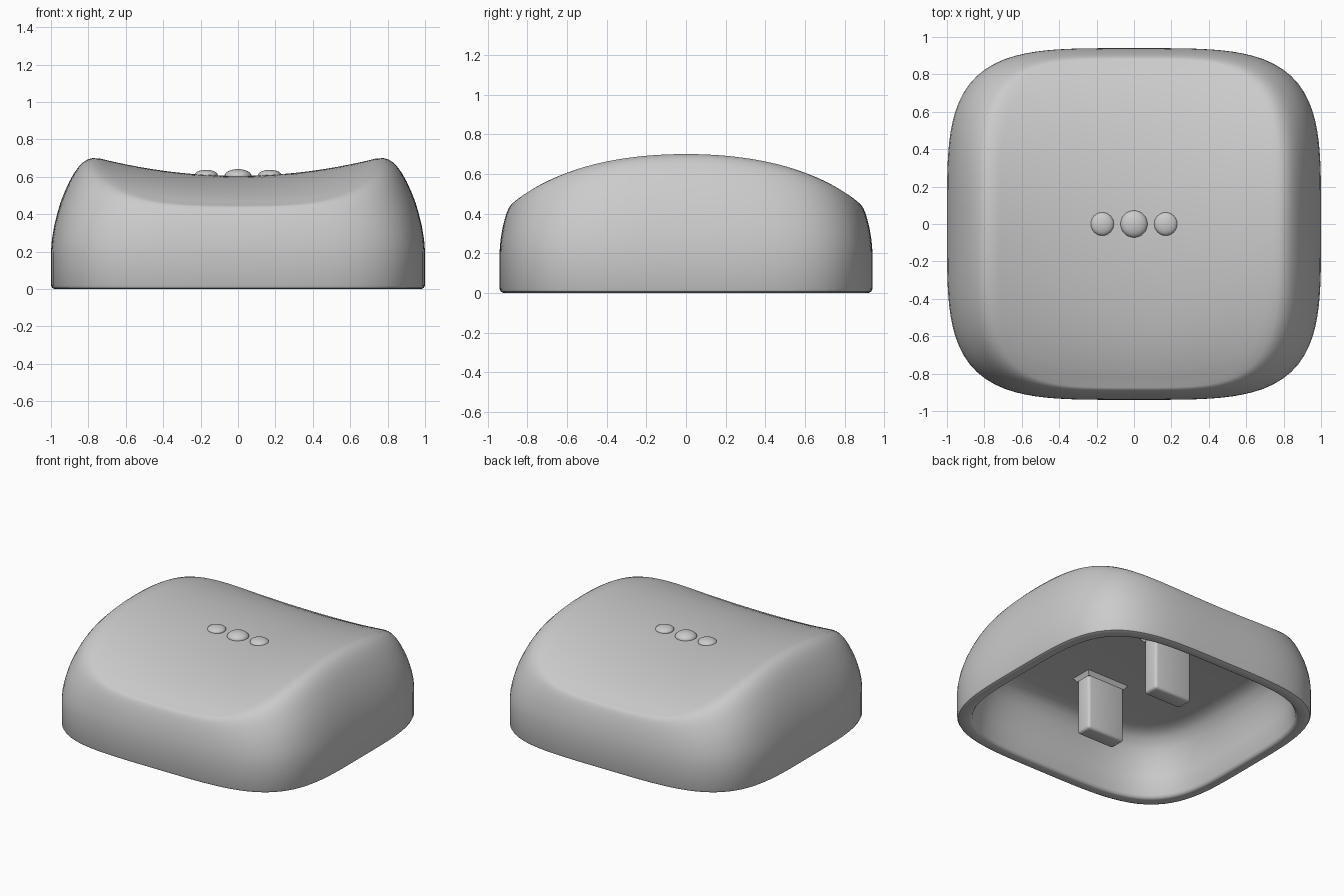
import bpy, bmesh
from math import sin, cos, pi, sqrt

if "Cube" in bpy.data.objects:
    bpy.data.objects.remove(bpy.data.objects["Cube"])

grey = bpy.data.materials.new("light_grey_plastic")
grey.use_nodes = True
COLOUR = (0.6, 0.6, 0.6, 1)
grey.diffuse_color = COLOUR
grey.node_tree.nodes["Principled BSDF"].inputs["Base Color"].default_value = COLOUR

SEGMENTS = 128
WALL_TOP = 0.2


def outline(a, b, n=4):
    """Rounded-square ring of (x, y) points."""
    points = []
    for i in range(SEGMENTS):
        c, s = cos(2 * pi * i / SEGMENTS), sin(2 * pi * i / SEGMENTS)
        r = (abs(c) ** n + abs(s) ** n) ** (-1 / n)
        points.append((a * r * c, b * r * s))
    return points


def top_height(x, y):
    """Saddle: dished along x, domed along y."""
    fall = 1 - sqrt(max(0, 1 - (y / 0.98) ** 2))
    return 0.605 + 0.17 * x * x - (0.30 + 0.21 * x * x) * fall


def finish(name, bm):
    bmesh.ops.recalc_face_normals(bm, faces=bm.faces)
    mesh = bpy.data.meshes.new(name)
    bm.to_mesh(mesh)
    bm.free()
    mesh.materials.append(grey)
    obj = bpy.data.objects.new(name, mesh)
    bpy.context.collection.objects.link(obj)
    bpy.ops.object.select_all(action='DESELECT')
    obj.select_set(True)
    bpy.context.view_layer.objects.active = obj
    bpy.ops.object.shade_smooth_by_angle(angle=0.7)
    return obj


def flat_ring(a, b, z):
    return [(x, y, z) for x, y in outline(a, b)]


# Cavity, from its ceiling down to the open bottom: (inset from outer wall, z)
rings = [flat_ring(1 - d, 0.94 - d, z) for d, z in
         [(0.30, 0.42), (0.24, 0.41), (0.19, 0.38), (0.15, 0.32), (0.12, 0.24),
          (0.10, 0.15), (0.085, 0.02), (0.075, 0.005), (0.065, 0),
          (0.02, 0), (0.006, 0.006), (0, 0.02), (0, WALL_TOP)]]

# Shoulder curving from the wall up to the rim: (inset fraction, height fraction)
rim = [(x, y, top_height(x, y)) for x, y in outline(0.75, 0.865)]
wall = outline(1, 0.94)
for inset, rise in [(0.02, 0.13), (0.07, 0.28), (0.13, 0.40), (0.20, 0.52),
                    (0.29, 0.635), (0.39, 0.745), (0.49, 0.835), (0.59, 0.905),
                    (0.69, 0.955), (0.79, 0.985), (0.89, 0.999)]:
    rings.append([(wx + (rx - wx) * inset, wy + (ry - wy) * inset,
                   WALL_TOP + (rz - WALL_TOP) * rise)
                  for (wx, wy), (rx, ry, rz) in zip(wall, rim)])

# Dished top, shrinking to the middle
for k in [0.98, 0.95, 0.9, 0.8, 0.7, 0.6, 0.5, 0.4, 0.3, 0.2, 0.1]:
    rings.append([(x * k, y * k, top_height(x * k, y * k)) for x, y, z in rim])

bm = bmesh.new()
loops = [[bm.verts.new(p) for p in ring] for ring in rings]
for low, high in zip(loops, loops[1:]):
    for i in range(SEGMENTS):
        j = (i + 1) % SEGMENTS
        bm.faces.new((low[i], low[j], high[j], high[i]))
bm.faces.new(loops[0])
bm.faces.new(loops[-1])
finish("cap_shell", bm)

# Three raised touch dots
for name, x, r, h in [("right_dot", -0.17, 0.062, 0.027), ("middle_dot", 0, 0.072, 0.036),
                      ("left_dot", 0.17, 0.062, 0.027)]:
    bm = bmesh.new()
    bmesh.ops.create_uvsphere(bm, u_segments=32, v_segments=16, radius=1)
    bmesh.ops.scale(bm, vec=(r, r, h), verts=bm.verts)
    bmesh.ops.translate(bm, vec=(x, 0, top_height(x, 0)), verts=bm.verts)
    finish(name, bm)

# Two mounting prongs under the cap
for name, y in [("front_prong", -0.34), ("back_prong", 0.34)]:
    bm = bmesh.new()
    bmesh.ops.create_cube(bm, size=1)
    bmesh.ops.scale(bm, vec=(0.3, 0.12, 0.44), verts=bm.verts)
    bmesh.ops.translate(bm, vec=(0, y, 0.22), verts=bm.verts)
    bmesh.ops.bevel(bm, geom=bm.edges[:], offset=0.02, segments=3, affect='EDGES', profile=0.5)
    finish(name, bm)
    # Flared foot where the prong meets the ceiling
    bm = bmesh.new()
    bmesh.ops.create_cube(bm, size=1)
    bmesh.ops.scale(bm, vec=(0.3, 0.12, 0.03), verts=bm.verts)
    for v in bm.verts:
        if v.co.z > 0:
            v.co.x *= 1.13
            v.co.y *= 1.33
    bmesh.ops.translate(bm, vec=(0, y, 0.407), verts=bm.verts)
    finish(name + "_foot", bm)
